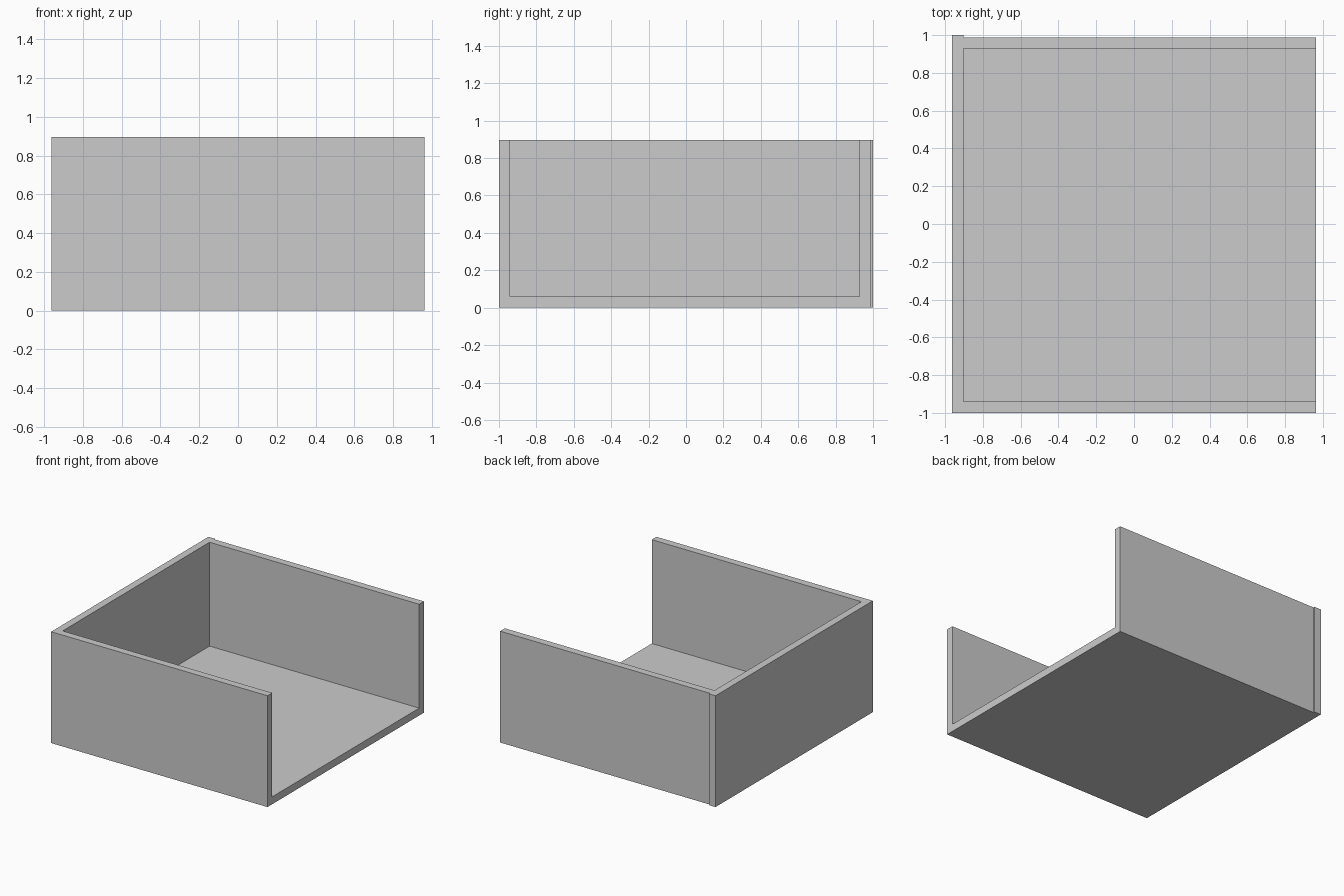
import bpy
import bmesh

if "Cube" in bpy.data.objects:
    bpy.data.objects.remove(bpy.data.objects["Cube"])

W, H, T = 0.963, 0.896, 0.06   # half width, height, wall thickness
BACK = 0.988                   # back wall sits slightly inside the left wall's end


def prism(name, outline, z0, z1):
    """Extrude a counter-clockwise floor outline from z0 to z1."""
    bm = bmesh.new()
    base = bm.faces.new([bm.verts.new((x, y, z0)) for x, y in outline])
    top = bmesh.ops.extrude_face_region(bm, geom=[base], use_keep_orig=True)["geom"]
    bmesh.ops.translate(bm, vec=(0, 0, z1 - z0),
                        verts=[v for v in top if isinstance(v, bmesh.types.BMVert)])
    bmesh.ops.recalc_face_normals(bm, faces=bm.faces)
    mesh = bpy.data.meshes.new(name)
    bm.to_mesh(mesh)
    bm.free()
    obj = bpy.data.objects.new(name, mesh)
    bpy.context.collection.objects.link(obj)
    return obj


# Solid block with the small step at the back left corner
tray = prism("open_tray", [(-W, -1), (W, -1), (W, BACK), (-W + T, BACK),
                           (-W + T, 1), (-W, 1)], 0, H)

# Hollow, open at the top and on the right side
x0, y0, y1 = -W + T, -1 + T, BACK - T
cavity = prism("cavity_cutter", [(x0, y0), (W + 0.2, y0), (W + 0.2, y1), (x0, y1)],
               T, H + 0.2)
cavity.hide_render = True

cut = tray.modifiers.new("cavity", "BOOLEAN")
cut.operation = "DIFFERENCE"
cut.solver = "EXACT"
cut.object = cavity
bpy.context.view_layer.objects.active = tray
bpy.ops.object.modifier_apply(modifier=cut.name)
bpy.data.objects.remove(cavity)
